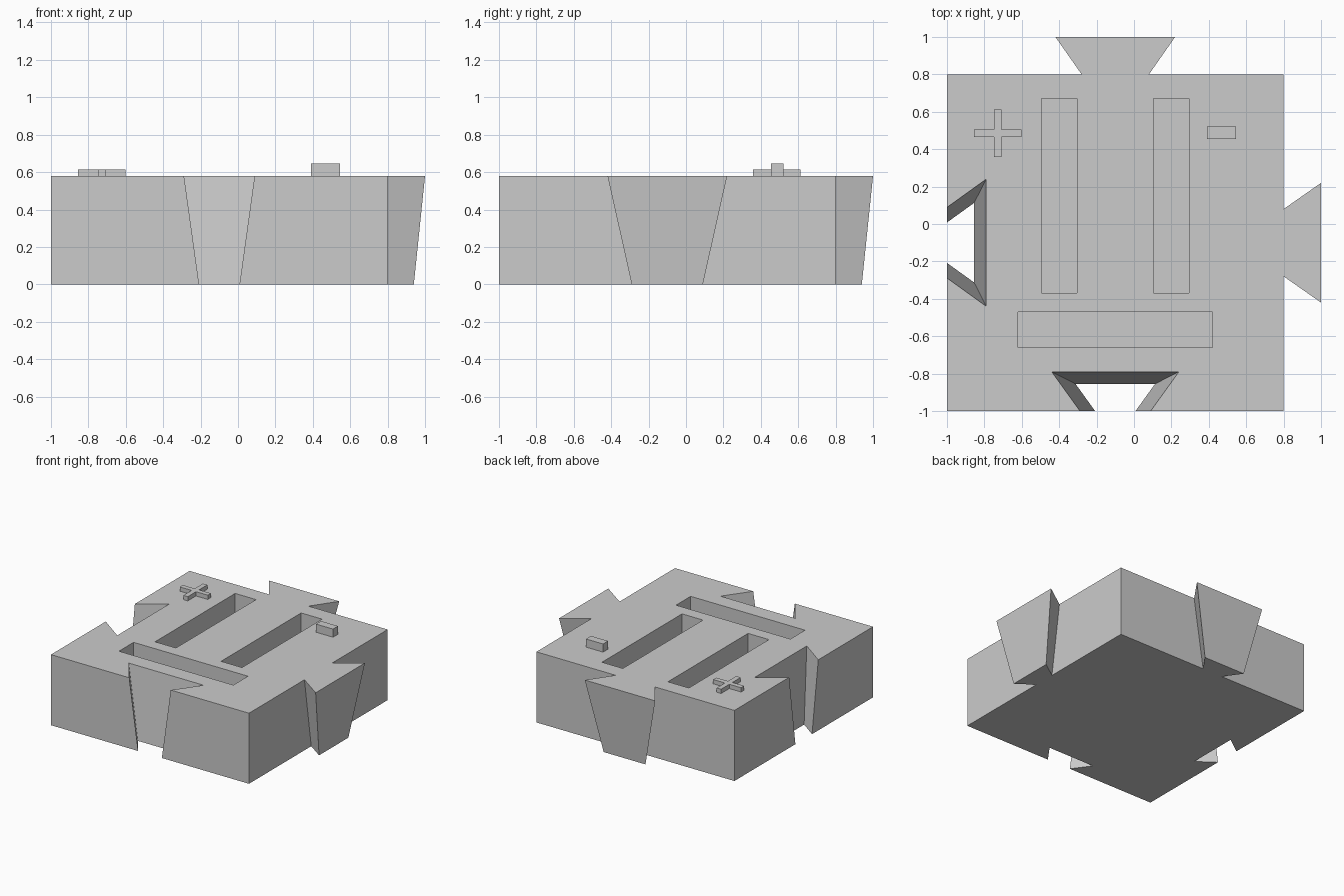
import bpy
import bmesh
from mathutils import Matrix, Vector

cube = bpy.data.objects.get("Cube")
if cube:
    bpy.data.objects.remove(cube, do_unlink=True)

HEIGHT = 0.58
CENTER = -0.1     # body centre on both x and y
HALF = 0.9        # half width of the square body

grey = bpy.data.materials.new("light grey")
grey.use_nodes = True
colour = (0.6, 0.6, 0.6, 1)
grey.diffuse_color = colour
grey.node_tree.nodes["Principled BSDF"].inputs["Base Color"].default_value = colour


def loft(name, bottom, top, z0, z1, turn=None):
    """Solid between two matching outlines, given around the body centre."""
    bm = bmesh.new()
    low = [bm.verts.new((x, y, z0)) for x, y in bottom]
    high = [bm.verts.new((x, y, z1)) for x, y in top]
    bm.faces.new(low)
    bm.faces.new(high)
    for i in range(len(low)):
        j = (i + 1) % len(low)
        bm.faces.new((low[i], low[j], high[j], high[i]))
    if turn:
        bm.transform(turn)
    bm.transform(Matrix.Translation((CENTER, CENTER, 0)))
    bmesh.ops.recalc_face_normals(bm, faces=bm.faces)
    mesh = bpy.data.meshes.new(name)
    bm.to_mesh(mesh)
    bm.free()
    mesh.materials.append(grey)
    obj = bpy.data.objects.new(name, mesh)
    bpy.context.collection.objects.link(obj)
    return obj


def box(name, x0, x1, y0, y1, z0, z1):
    outline = [(x - CENTER, y - CENTER)
               for x, y in ((x0, y0), (x1, y0), (x1, y1), (x0, y1))]
    return loft(name, outline, outline, z0, z1)


def dovetail(wide, depth, slope, start, extra=0):
    """Trapezoid flaring in +y from the line y = start."""
    neck = wide - (depth + extra) * slope
    a, b = start - extra, start + depth
    return [(-neck, a), (neck, a), (wide, b), (-wide, b)]


def cut(target, cutter):
    cutter.hide_render = True
    mod = target.modifiers.new(cutter.name, "BOOLEAN")
    mod.operation = "DIFFERENCE"
    mod.solver = "EXACT"
    mod.object = cutter
    bpy.context.view_layer.objects.active = target
    bpy.ops.object.modifier_apply(modifier=mod.name)
    bpy.data.objects.remove(cutter, do_unlink=True)


quarter = Matrix.Rotation(-1.5707963, 4, "Z")

# Square body
body = box("body", -1, 0.8, -1, 0.8, 0, HEIGHT)

# Tapered dovetail sockets on the front and right sides
low = [Vector(p) for p in dovetail(0.2125, 0.145, 0.72, -HALF, 0.05)]
high = [Vector(p) for p in dovetail(0.34, 0.21, 0.72, -HALF, 0.05)]
over = 0.1
for name, turn in (("front_socket", None), ("right_socket", quarter)):
    below = [a - (b - a) * over for a, b in zip(low, high)]
    above = [b + (b - a) * over for a, b in zip(low, high)]
    cut(body, loft(name, below, above, -HEIGHT * over, HEIGHT * (1 + over), turn))

# Slots sunk in the top
for name, x0, x1, y0, y1 in (("right_slot", -0.495, -0.305, -0.37, 0.67),
                             ("left_slot", 0.105, 0.295, -0.37, 0.67),
                             ("front_slot", -0.62, 0.42, -0.66, -0.47)):
    cut(body, box(name, x0, x1, y0, y1, 0.29, HEIGHT + 0.1))

# Tapered dovetail tabs on the back and left sides
for name, turn in (("back_tab", None), ("left_tab", quarter)):
    loft(name, dovetail(0.19, 0.14, 0.7, HALF),
         dovetail(0.32, 0.2, 0.7, HALF), 0, HEIGHT, turn)

# Raised plus mark: one twelve-sided cross outline
arm, bar = 0.127, 0.02
px, py = -0.728 - CENTER, 0.486 - CENTER
corner = [(arm, -bar), (arm, bar), (bar, bar)]
cross = []
for _ in range(4):
    cross += [(px + x, py + y) for x, y in corner]
    corner = [(-y, x) for x, y in corner]
loft("plus_mark", cross, cross, HEIGHT, 0.615)

# Raised minus mark
box("minus_mark", 0.39, 0.545, 0.455, 0.52, HEIGHT, 0.647)
